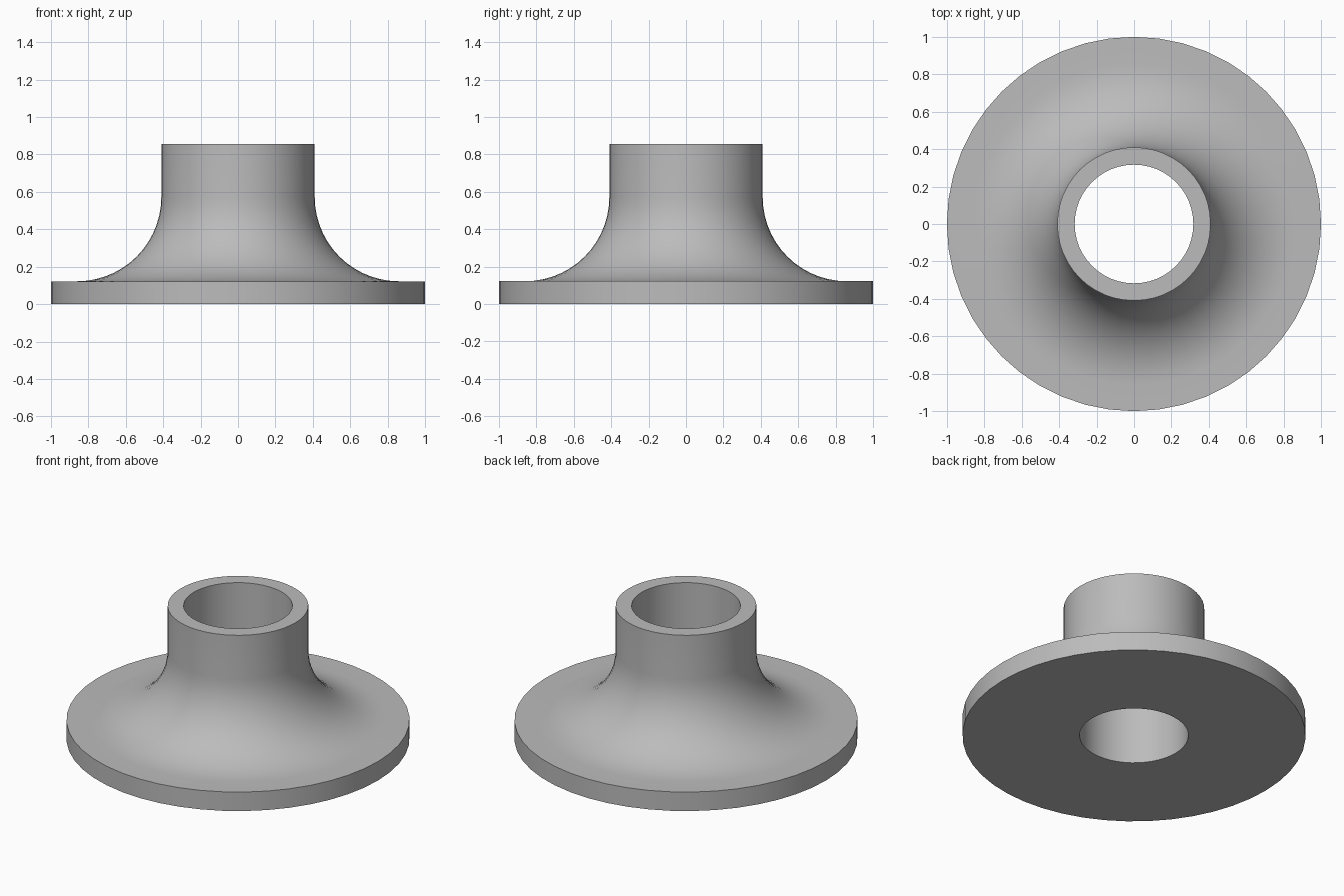
import bpy
import bmesh
import math

cube = bpy.data.objects.get("Cube")
if cube:
    bpy.data.objects.remove(cube, do_unlink=True)

SEGMENTS = 48
BORE, NECK, RIM = 0.317, 0.41, 1.0
FLANGE_TOP, TOP = 0.122, 0.855
FILLET, ARC_STEPS = 0.45, 14

grey = bpy.data.materials.new("plain grey")
grey.use_nodes = True
colour = (0.5, 0.5, 0.5, 1)
grey.diffuse_color = colour
grey.node_tree.nodes["Principled BSDF"].inputs["Base Color"].default_value = colour

# Cross-section: flange, concave fillet, neck and through bore
profile = [(BORE, 0), (RIM, 0), (RIM, FLANGE_TOP)]
for i in range(ARC_STEPS + 1):
    a = math.pi / 2 * i / ARC_STEPS
    profile.append((NECK + FILLET * (1 - math.sin(a)),
                    FLANGE_TOP + FILLET * (1 - math.cos(a))))
profile += [(NECK, TOP), (BORE, TOP)]

# Revolve the closed section around z
bm = bmesh.new()
rings = []
for s in range(SEGMENTS):
    t = math.tau * s / SEGMENTS
    rings.append([bm.verts.new((r * math.cos(t), r * math.sin(t), z))
                  for r, z in profile])
count = len(profile)
for s in range(SEGMENTS):
    here, there = rings[s], rings[(s + 1) % SEGMENTS]
    for i in range(count):
        j = (i + 1) % count
        bm.faces.new((here[i], there[i], there[j], here[j]))
bmesh.ops.recalc_face_normals(bm, faces=bm.faces)

mesh = bpy.data.meshes.new("flanged_collar")
bm.to_mesh(mesh)
bm.free()
mesh.materials.append(grey)
collar = bpy.data.objects.new("flanged_collar", mesh)
bpy.context.collection.objects.link(collar)

# Smooth the curved walls, keep the rims sharp
bpy.ops.object.select_all(action="DESELECT")
collar.select_set(True)
bpy.context.view_layer.objects.active = collar
bpy.ops.object.shade_smooth_by_angle(angle=math.radians(30))
